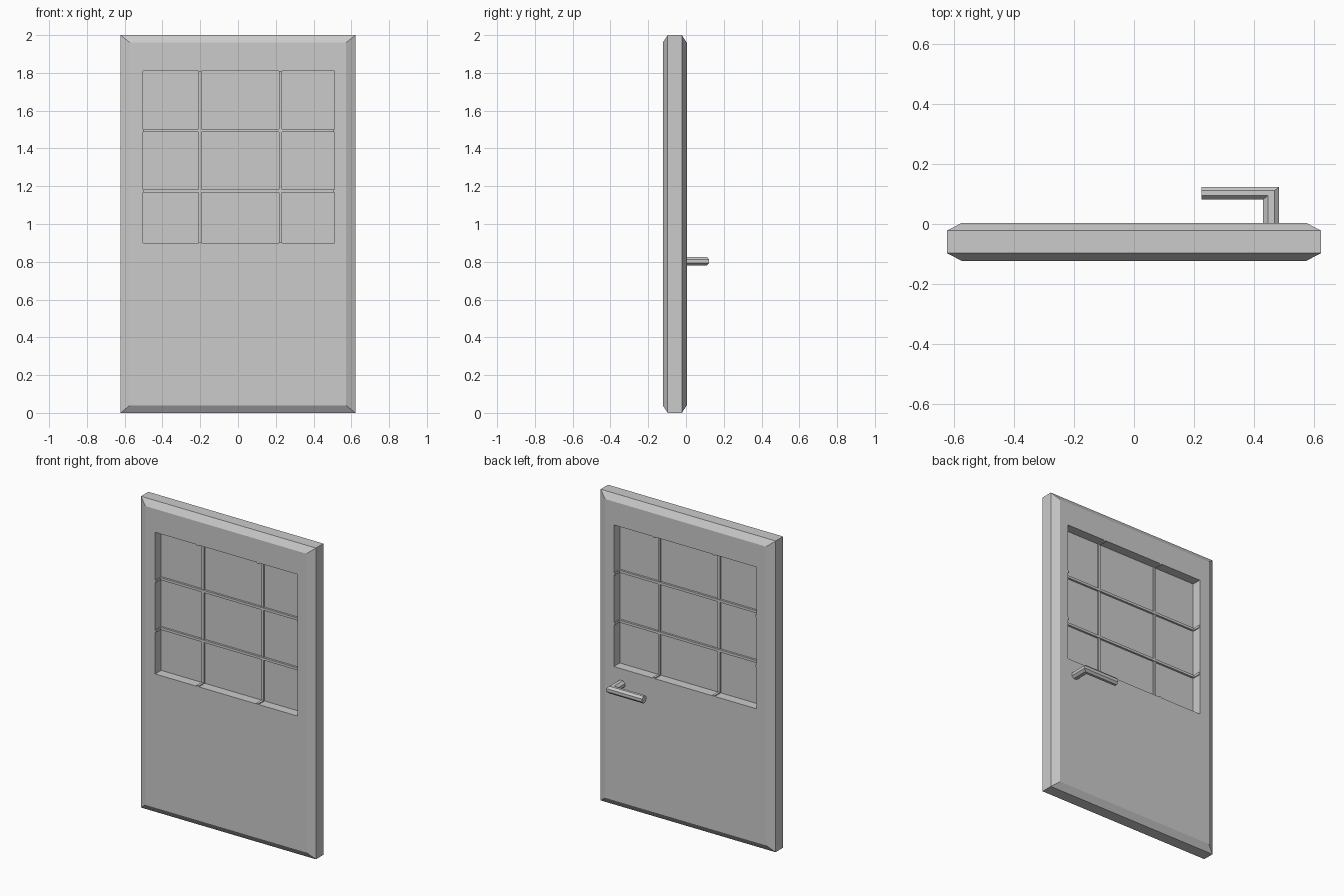
import bpy, bmesh, math

if "Cube" in bpy.data.objects:
    bpy.data.objects.remove(bpy.data.objects["Cube"])

Y_FRONT, Y_BACK = -0.123, 0.004
Y_MID = (Y_FRONT + Y_BACK) / 2
WX0, WX1, WZ0, WZ1 = -0.503, 0.51, 0.90, 1.81


def finish(name, bm):
    bmesh.ops.recalc_face_normals(bm, faces=bm.faces)
    mesh = bpy.data.meshes.new(name)
    bm.to_mesh(mesh)
    bm.free()
    obj = bpy.data.objects.new(name, mesh)
    bpy.context.collection.objects.link(obj)
    return obj


def box(name, x0, x1, y0, y1, z0, z1):
    bm = bmesh.new()
    bmesh.ops.create_cube(bm, size=1)
    for v in bm.verts:
        v.co = ((x0 + x1) / 2 + v.co.x * (x1 - x0),
                (y0 + y1) / 2 + v.co.y * (y1 - y0),
                (z0 + z1) / 2 + v.co.z * (z1 - z0))
    return finish(name, bm)


def skin(name, rings, closed=False):
    """Join successive rings of points with quads."""
    bm = bmesh.new()
    loops = [[bm.verts.new(p) for p in r] for r in rings]
    n = len(rings[0])
    pairs = list(zip(loops, loops[1:]))
    if closed:
        pairs.append((loops[-1], loops[0]))
    for a, b in pairs:
        for i in range(n):
            j = (i + 1) % n
            bm.faces.new((a[i], a[j], b[j], b[i]))
    if not closed:
        bm.faces.new(loops[0])
        bm.faces.new(loops[-1])
    return finish(name, bm)


def rect(x0, x1, z0, z1, y):
    return [(x0, y, z0), (x1, y, z0), (x1, y, z1), (x0, y, z1)]


# Door slab: chamfered border and window opening
skin("door_slab", [
    rect(WX0, WX1, WZ0, WZ1, Y_FRONT),
    rect(-0.572, 0.572, 0.04, 1.96, Y_FRONT),
    rect(-0.622, 0.622, 0, 2, Y_FRONT + 0.026),
    rect(-0.622, 0.622, 0, 2, Y_BACK - 0.026),
    rect(-0.572, 0.572, 0.04, 1.96, Y_BACK),
    rect(WX0, WX1, WZ0, WZ1, Y_BACK),
], closed=True)

# Window pane in the middle of the thickness
box("window_pane", WX0 - 0.005, WX1 + 0.005, Y_MID - 0.003, Y_MID + 0.003,
    WZ0 - 0.005, WZ1 + 0.005)

# Glazing bars, with thin strips running along the reveal at their ends
H = 0.008
E = 0.006
for i, x in enumerate((-0.2, 0.225)):
    box(f"vertical_bar_{i}", x - H, x + H, Y_MID - 0.012, Y_MID + 0.012, WZ0, WZ1)
    for k, z in enumerate((WZ0, WZ1)):
        box(f"vertical_bar_strip_{i}_{k}", x - H, x + H, Y_FRONT + 0.001,
            Y_BACK - 0.001, z - E, z + E)
for i, z in enumerate((1.175, 1.495)):
    box(f"horizontal_bar_{i}", WX0, WX1, Y_MID - 0.016, Y_MID + 0.016, z - H, z + H)
    for k, x in enumerate((WX0, WX1)):
        box(f"horizontal_bar_strip_{i}_{k}", x - E, x + E, Y_FRONT + 0.001,
            Y_BACK - 0.001, z - H, z + H)

# Lever handle: octagonal section swept round a mitred corner
R = 0.0205 / math.cos(math.pi / 8)
section = [(R * math.cos(a), 1.12 * R * math.sin(a))
           for a in (math.pi / 8 + k * math.pi / 4 for k in range(8))]
HX, HY, HZ = 0.456, 0.1025, 0.803
skin("door_handle", [
    [(HX + 1.28 * u, Y_BACK - 0.01, HZ + v) for u, v in section],
    [(HX + 1.28 * u, HY + u, HZ + v) for u, v in section],
    [(0.225, HY + u, HZ + v) for u, v in section],
])
